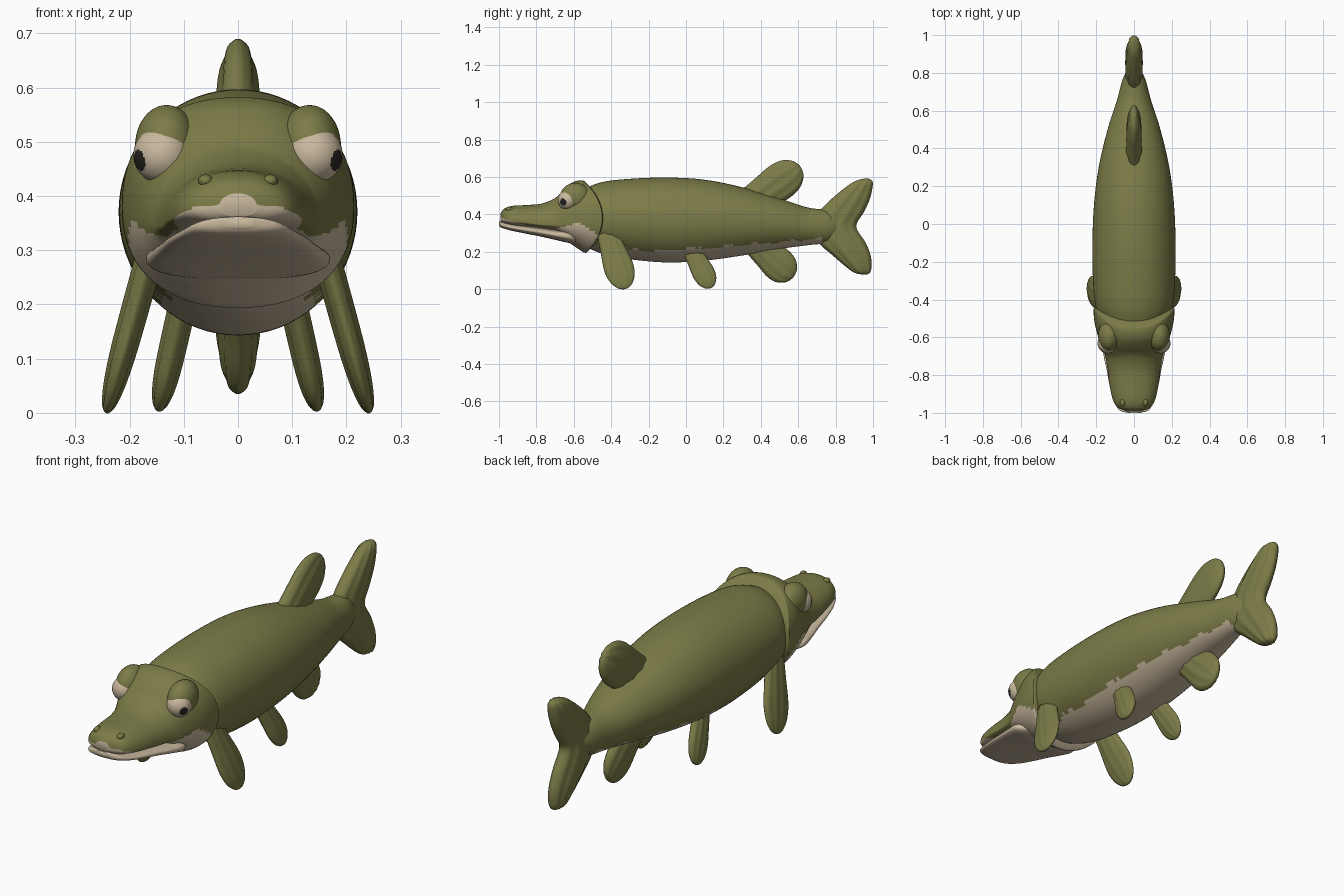
import bpy, bmesh, math
from mathutils import Vector

cube = bpy.data.objects.get("Cube")
if cube:
    bpy.data.objects.remove(cube)


def material(name, rgb):
    m = bpy.data.materials.new(name)
    m.use_nodes = True
    m.diffuse_color = (*rgb, 1)
    m.node_tree.nodes["Principled BSDF"].inputs["Base Color"].default_value = (*rgb, 1)
    return m


GREEN = material("olive green", (0.20, 0.20, 0.065))
CREAM = material("pale cream", (0.58, 0.48, 0.34))
BLACK = material("pupil black", (0.02, 0.018, 0.015))


def finish(name, bm, mats, rule=None):
    """Turn a bmesh into a smooth object, colouring faces by a rule."""
    bmesh.ops.recalc_face_normals(bm, faces=bm.faces[:])
    for f in bm.faces:
        f.smooth = True
        if rule:
            f.material_index = rule(f.calc_center_median())
    mesh = bpy.data.meshes.new(name)
    bm.to_mesh(mesh)
    bm.free()
    for m in mats:
        mesh.materials.append(m)
    ob = bpy.data.objects.new(name, mesh)
    bpy.context.collection.objects.link(ob)
    return ob


def spline(rows, steps):
    """Smooth rows of numbers with a Catmull-Rom spline."""
    out = []
    for i in range(len(rows) - 1):
        a, b, c, d = (rows[max(0, min(len(rows) - 1, i + k))] for k in (-1, 0, 1, 2))
        for s in range(steps):
            t = s / steps
            out.append([q + 0.5 * t * (r - p + t * (2*p - 5*q + 4*r - s4 + t * (3*(q - r) + s4 - p)))
                        for p, q, r, s4 in zip(a, b, c, d)])
    return out + [list(rows[-1])]


def loft(name, rings, mats, rule=None):
    bm = bmesh.new()
    loops = [[bm.verts.new(p) for p in ring] for ring in rings]
    for a, b in zip(loops, loops[1:]):
        for i in range(len(a)):
            j = (i + 1) % len(a)
            bm.faces.new((a[i], a[j], b[j], b[i]))
    bm.faces.new(loops[0])
    bm.faces.new(loops[-1])
    return finish(name, bm, mats, rule)


def angles(n):
    return [2 * math.pi * i / n for i in range(n)]


def power(v, p):
    return math.copysign(abs(v) ** p, v)


def section(y, top, mid, bottom, w, box=1.0, n=72):
    """Rounded cross-section with separate upper and lower heights."""
    ring = []
    for a in angles(n):
        c, s = math.cos(a), math.sin(a)
        h = top - mid if s > 0 else mid - bottom
        ring.append(Vector((w * power(c, box), y, mid + h * power(s, box))))
    return ring


def border(points):
    """Linear height of the colour border along y."""
    def at(y):
        for (y0, z0), (y1, z1) in zip(points, points[1:]):
            if y <= y1:
                return z0 + (z1 - z0) * max(0, (y - y0) / (y1 - y0))
        return points[-1][1]
    return at


# Body: y, top, bottom, half width
body = [(-.56, .53, .24, .15), (-.45, .572, .19, .2), (-.3, .59, .16, .217),
        (-.1, .597, .143, .22), (.1, .585, .153, .212), (.3, .545, .18, .187),
        (.5, .485, .215, .14), (.65, .437, .235, .092), (.76, .42, .25, .062),
        (.83, .37, .3, .03)]
belly = border([(-.5, .23), (-.2, .205), (0, .215), (.3, .235), (.5, .252), (.72, .272), (.76, .2)])
loft("body", [section(y, t, (t + b) / 2, b, w) for y, t, b, w in spline(body, 12)],
     [GREEN, CREAM],
     lambda c: int(c.z < belly(c.y) + .005 * math.sin(37 * c.y) + .003 * math.sin(90 * c.y)))

# Head: y, top, widest height, bottom, half width
head = [(-.992, .405, .38, .362, .035), (-.972, .43, .375, .35, .085),
        (-.93, .445, .365, .342, .112), (-.85, .45, .355, .333, .13),
        (-.77, .458, .345, .322, .14), (-.7, .487, .345, .305, .152),
        (-.64, .533, .36, .265, .175), (-.58, .563, .37, .235, .195),
        (-.52, .577, .38, .212, .209), (-.46, .582, .38, .195, .214),
        (-.445, .57, .38, .205, .207), (-.44, .5, .38, .28, .15)]
head_rings = []
for y, t, m, b, w in spline(head, 7):
    ring = section(y, t, m, b, w, .88 if y > -.7 else .95)
    ramp = max(0, min(1, (y + .7) / .25))
    for p in ring:  # sweep the gill edge forward at the top and bottom
        p.y -= .10 * ramp * ((p.z - .38) / .2) ** 2
    head_rings.append(ring)
cheek = border([(-1, .387), (-.95, .37), (-.85, .342), (-.7, .325), (-.64, .335),
                (-.58, .355), (-.52, .325), (-.44, .27)])
loft("head", head_rings, [GREEN, CREAM], lambda c: int(c.z < cheek(c.y)))

# Lower jaw
jaw = [(-1, .362, .342, .03), (-.985, .36, .328, .078), (-.93, .347, .312, .108),
       (-.85, .337, .296, .13), (-.77, .328, .28, .145), (-.7, .32, .264, .16),
       (-.63, .315, .248, .168), (-.58, .29, .245, .13)]
loft("lower_jaw", [section(y, t, (t + b) / 2, b, w, .8) for y, t, b, w in spline(jaw, 6)], [CREAM])


def ellipsoid(name, centre, radii, mats, rule=None, detail=24):
    bm = bmesh.new()
    bmesh.ops.create_uvsphere(bm, u_segments=detail * 2, v_segments=detail, radius=1)
    for v in bm.verts:
        v.co = Vector(centre) + Vector(x * r for x, r in zip(v.co, radii))
    return finish(name, bm, mats, rule)


def fin(name, base, tip, width, thick, root=.85):
    """Puffy rounded fin lofted from base to tip, with faint rays."""
    base, tip = Vector(base), Vector(tip)
    axis = (tip - base).normalized()
    chord = (Vector((0, 1, 0)) - axis * axis.y).normalized()
    normal = axis.cross(chord)
    rows = [(0, root, 1), (.3, (1 + root) / 2, 1), (.6, 1, .95), (.8, .88, .8),
            (.93, .58, .55), (.985, .28, .3), (1, .06, .08)]
    rings = []
    for t, w, h in spline(rows, 5):
        rings.append([base.lerp(tip, t) + chord * (width * w * math.cos(a))
                      + normal * (thick * h * math.sin(a) * (1 + .08 * math.cos(10 * a)))
                      for a in angles(40)])
    loft(name, rings, [GREEN])


# Paired parts
for side, sx in (("left", 1), ("right", -1)):
    fin(side + "_pectoral_fin", (sx * .16, -.42, .3), (sx * .242, -.322, .002), .08, .025, .7)
    fin(side + "_pelvic_fin", (sx * .1, .03, .21), (sx * .146, .135, .007), .06, .025, .8)
    ellipsoid(side + "_brow", (sx * .132, -.592, .492), (.058, .082, .076), [GREEN])
    ellipsoid(side + "_nostril", (sx * .06, -.945, .428), (.014, .02, .012), [GREEN], detail=8)
    centre = Vector((sx * .14, -.632, .476))
    gaze = Vector((sx * .84, -.5, -.2)).normalized()
    ellipsoid(side + "_eye", centre, (.053, .053, .053), [CREAM, BLACK],
              lambda c: int((c - centre).normalized().dot(gaze) > .93), 48)

# Single fins
fin("dorsal_fin", (0, .345, .46), (0, .612, .655), .1, .04)
fin("anal_fin", (0, .385, .24), (0, .57, .06), .09, .036)

# Tail fin: height, front edge, rear edge, half thickness
tail = [(.078, .945, .965, .006), (.088, .9, .983, .025), (.12, .855, .992, .036),
        (.18, .785, .987, .043), (.25, .71, .96, .045), (.335, .69, .91, .045),
        (.41, .71, .95, .045), (.48, .775, .982, .043), (.55, .86, .998, .036),
        (.58, .91, .995, .025), (.592, .955, .975, .006)]
loft("tail_fin", [[Vector((h * math.sin(a) * (1 + .08 * math.cos(10 * a)),
                           (f + r) / 2 + (r - f) / 2 * math.cos(a), z)) for a in angles(40)]
                  for z, f, r, h in spline(tail, 5)], [GREEN])
